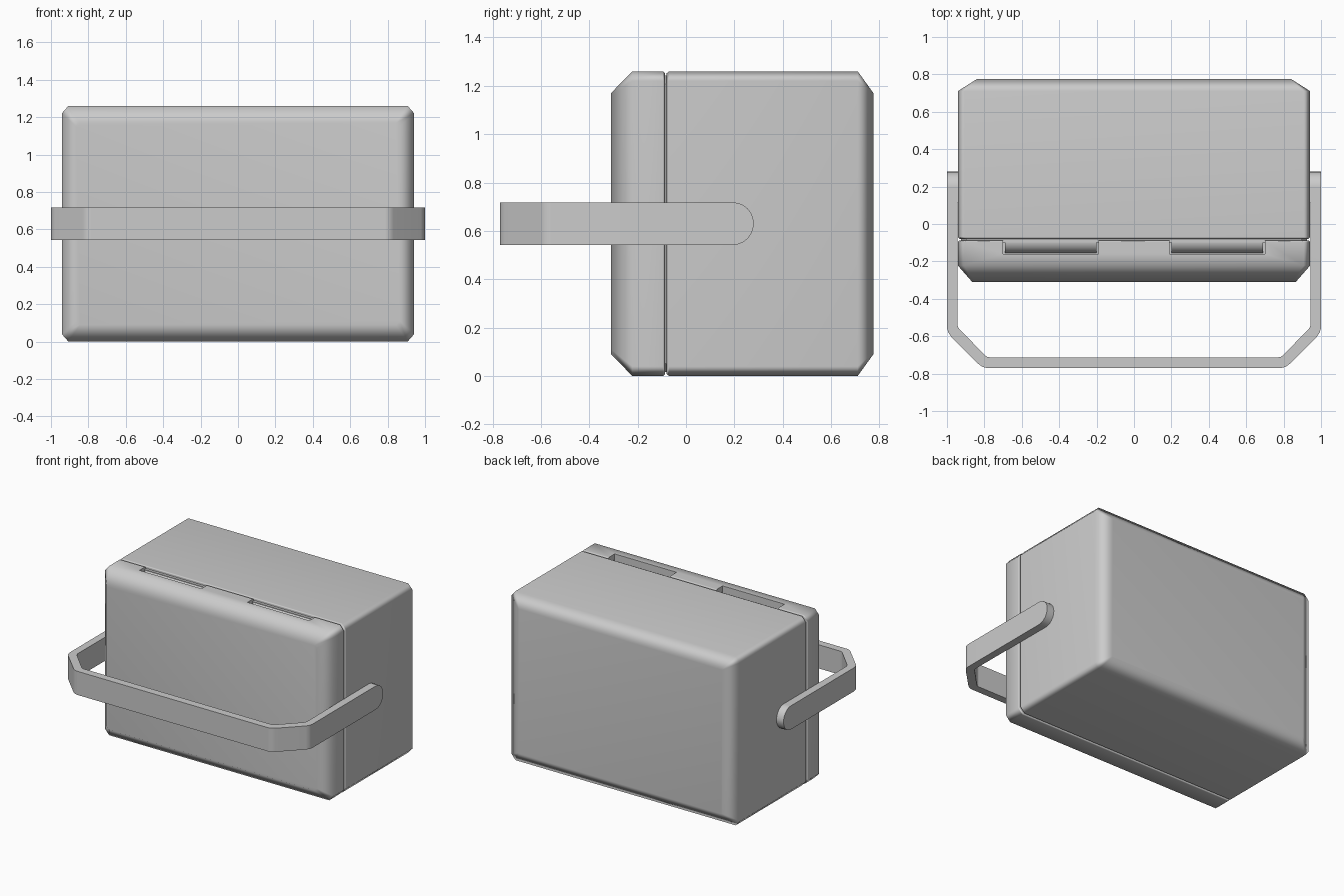
import bpy, bmesh
from math import sin, cos, radians

if "Cube" in bpy.data.objects:
    bpy.data.objects.remove(bpy.data.objects["Cube"])

MID = 0.63  # centre height


def make(name, rings):
    """Skin a list of equal-length closed point rings and cap both ends."""
    bm = bmesh.new()
    vs = [[bm.verts.new(p) for p in r] for r in rings]
    n = len(vs[0])
    for a, b in zip(vs, vs[1:]):
        for i in range(n):
            j = (i + 1) % n
            bm.faces.new((a[i], a[j], b[j], b[i]))
    bm.faces.new(vs[0])
    bm.faces.new(vs[-1])
    bmesh.ops.recalc_face_normals(bm, faces=bm.faces)
    me = bpy.data.meshes.new(name)
    bm.to_mesh(me)
    bm.free()
    ob = bpy.data.objects.new(name, me)
    bpy.context.collection.objects.link(ob)
    return ob


def octagon(y, hx, hz, cx, cz):
    """Rectangle in XZ with cut corners."""
    q = [(hx, hz - cz), (hx - cx, hz), (cx - hx, hz), (-hx, hz - cz),
         (-hx, cz - hz), (cx - hx, -hz), (hx - cx, -hz), (hx, cz - hz)]
    return [(x, y, MID + z) for x, z in q]


def activate(ob):
    bpy.ops.object.select_all(action='DESELECT')
    ob.select_set(True)
    bpy.context.view_layer.objects.active = ob


def smooth(ob, angle, weighted=True):
    activate(ob)
    bpy.ops.object.shade_smooth_by_angle(angle=radians(angle))
    if weighted:
        m = ob.modifiers.new("Weighted", 'WEIGHTED_NORMAL')
        m.keep_sharp = True


# main box
body = make("body", [octagon(*r) for r in (
    (-0.08, 0.932, 0.622, 0.035, 0.04),
    (-0.07, 0.942, 0.63, 0.035, 0.04),
    (0.71, 0.942, 0.63, 0.035, 0.04),
    (0.775, 0.84, 0.54, 0.006, 0.006))])
smooth(body, 60)

# lid with chamfered front
lid = make("lid", [octagon(*r) for r in (
    (-0.087, 0.934, 0.622, 0.035, 0.04),
    (-0.095, 0.942, 0.63, 0.035, 0.04),
    (-0.222, 0.942, 0.63, 0.035, 0.04),
    (-0.31, 0.865, 0.54, 0.02, 0.02))])

# hinge recesses in the lid
for s in (-1, 1):
    bpy.ops.mesh.primitive_cube_add(size=1, location=(s * 0.445, -0.11, 1.24))
    cut = bpy.context.object
    cut.name = "recess_cutter"
    cut.hide_render = True
    cut.scale = (0.51, 0.1, 0.12)
    m = lid.modifiers.new("Recess", 'BOOLEAN')
    m.operation, m.object, m.solver = 'DIFFERENCE', cut, 'EXACT'
    activate(lid)
    bpy.ops.object.modifier_apply(modifier=m.name)
    bpy.data.objects.remove(cut)
smooth(lid, 60)

# seal seen in the gap between lid and box
make("seal", [octagon(y, 0.925, 0.613, 0.03, 0.035) for y in (-0.1, -0.06)])

# hinge barrels
for s, side in ((-1, "left"), (1, "right")):
    bpy.ops.mesh.primitive_cylinder_add(vertices=32, radius=0.065, depth=0.49,
                                        location=(s * 0.445, -0.09, 1.175),
                                        rotation=(0, radians(90), 0))
    hinge = bpy.context.object
    hinge.name = "hinge_" + side
    smooth(hinge, 40, False)

# carrying handle: (outer x, outer y, inner x, inner y, half height)
H = 0.088
half = [(1, 0.195 + 0.085 * sin(radians(t)), 0.942,
         0.195 + 0.085 * sin(radians(t)), H * cos(radians(t)))
        for t in (86, 75, 60, 45, 30, 15, 0)]
half += [(1, -0.555, 0.945, -0.535, H), (0.993, -0.58, 0.94, -0.553, H),
         (0.978, -0.602, 0.928, -0.568, H), (0.832, -0.748, 0.798, -0.7, H),
         (0.81, -0.764, 0.786, -0.71, H), (0.785, -0.77, 0.77, -0.713, H)]
path = half + [(-a, b, -c, d, h) for a, b, c, d, h in reversed(half)]
handle = make("handle", [[(a, b, MID - h), (a, b, MID + h),
                          (c, d, MID + h), (c, d, MID - h)]
                         for a, b, c, d, h in path])
smooth(handle, 35)
